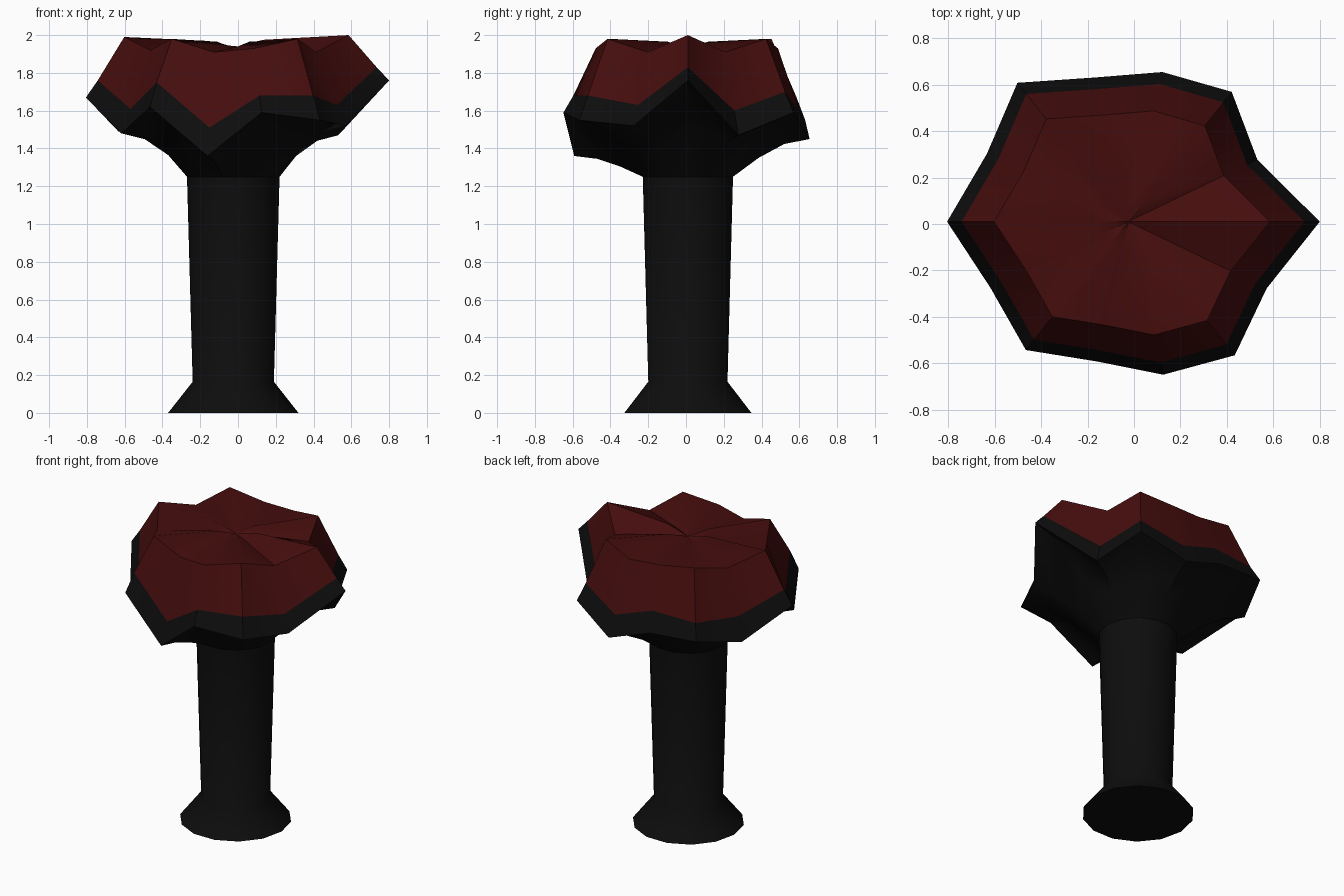
import bpy
import bmesh
from math import cos, sin, pi, radians
from mathutils import Vector

if "Cube" in bpy.data.objects:
    bpy.data.objects.remove(bpy.data.objects["Cube"])

SIDES = 14
AXIS = Vector((-0.025, 0.01, 0))

# Wavy outline of the cap, one value per side, counter-clockwise from +x
RIM_RADIUS = [.825, .617, .715, .661, .637, .765, .675, .78, .658, .707, .617, .676, .736, .662]
RIM_HEIGHT = [1.76, 1.47, 1.59, 1.45, 1.55, 1.57, 1.49, 1.67, 1.48, 1.62, 1.36, 1.59, 1.55, 1.52]
SEAM_HEIGHT = [1.83, 1.6, 1.7, 1.59, 1.68, 1.67, 1.64, 1.76, 1.61, 1.75, 1.51, 1.68, 1.68, 1.63]
CROWN_HEIGHT = [2.0, 1.91, 1.98, 1.93, 1.94, 1.98, 1.92, 1.99, 1.92, 1.98, 1.91, 1.93, 1.98, 1.91]
NECK_RADIUS, NECK_HEIGHT = 0.245, 1.25


def make_material(name, colour):
    mat = bpy.data.materials.new(name)
    mat.use_nodes = True
    mat.diffuse_color = (*colour, 1)
    shader = next(n for n in mat.node_tree.nodes if n.type == "BSDF_PRINCIPLED")
    shader.inputs["Base Color"].default_value = (*colour, 1)
    return mat


def even_ring(radius, height):
    return [radius] * SIDES, [height] * SIDES


def scaled_rim(factor, heights):
    return [r * factor for r in RIM_RADIUS], heights


def under_ring(t):
    """Ring on the flared underside, t = 0 at the neck and 1 at the rim."""
    ease = sin(t * pi / 2)
    radii = [NECK_RADIUS + (r - NECK_RADIUS) * t for r in RIM_RADIUS]
    heights = [NECK_HEIGHT + (z - NECK_HEIGHT) * ease for z in RIM_HEIGHT]
    return radii, heights


def loft(name, rings, material, close_bottom=False, peak=None):
    bm = bmesh.new()
    loops = []
    for radii, heights in rings:
        loop = []
        for i, (r, z) in enumerate(zip(radii, heights)):
            angle = 2 * pi * i / SIDES
            loop.append(bm.verts.new(AXIS + Vector((r * cos(angle), r * sin(angle), z))))
        loops.append(loop)
    for low, high in zip(loops, loops[1:]):
        for i in range(SIDES):
            j = (i + 1) % SIDES
            bm.faces.new((low[i], low[j], high[j], high[i]))
    if close_bottom:
        bm.faces.new(reversed(loops[0]))
    if peak is not None:
        tip = bm.verts.new(AXIS + Vector((0, 0, peak)))
        for i in range(SIDES):
            bm.faces.new((loops[-1][i], loops[-1][(i + 1) % SIDES], tip))
    mesh = bpy.data.meshes.new(name)
    bm.to_mesh(mesh)
    bm.free()
    mesh.materials.append(material)
    obj = bpy.data.objects.new(name, mesh)
    bpy.context.collection.objects.link(obj)
    bpy.ops.object.select_all(action="DESELECT")
    obj.select_set(True)
    bpy.context.view_layer.objects.active = obj
    bpy.ops.object.shade_smooth_by_angle(angle=radians(40))
    return obj


black = make_material("soft black", (0.004, 0.004, 0.004))
red = make_material("dark red", (0.06, 0.004, 0.004))

# Flared foot and slightly tapered stem
loft("stem", [even_ring(0.345, 0), even_ring(0.215, 0.165),
              even_ring(NECK_RADIUS, NECK_HEIGHT)], black, close_bottom=True)

# Flared underside of the cap up to the rim and its seam with the cushion
seam = scaled_rim(0.92, SEAM_HEIGHT)
loft("cap_shell", [under_ring(t / 3) for t in range(4)] + [seam], black)

# Cushion with a shallow dip in the middle
crown = scaled_rim(0.74, CROWN_HEIGHT)
dip = scaled_rim(0.19, [1.93 + (z - 1.91) / 2 for z in CROWN_HEIGHT])
loft("cushion", [seam, crown, dip], red, peak=1.93)
